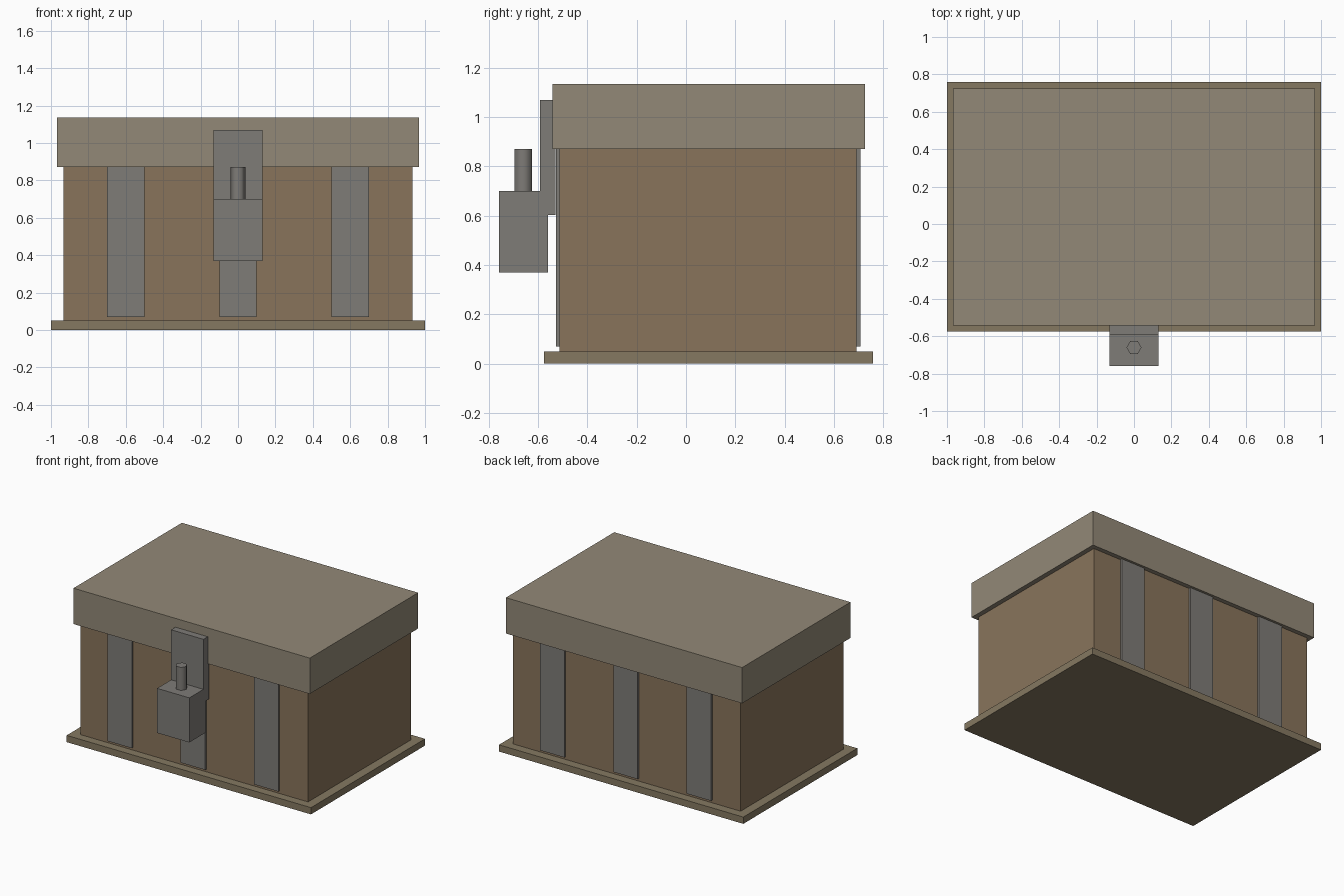
import bpy, math

if "Cube" in bpy.data.objects:
    bpy.data.objects.remove(bpy.data.objects["Cube"])


def material(name, rgb):
    m = bpy.data.materials.new(name)
    m.diffuse_color = (*rgb, 1)
    m.use_nodes = True
    m.node_tree.nodes["Principled BSDF"].inputs["Base Color"].default_value = m.diffuse_color
    return m


wood = material("wood", (0.25, 0.175, 0.105))
lid_wood = material("lid_wood", (0.29, 0.25, 0.185))
base_wood = material("base_wood", (0.235, 0.19, 0.12))
metal = material("metal", (0.21, 0.20, 0.185))


def box(name, x, y, z, mat):
    """Box from (min, max) ranges on each axis."""
    bpy.ops.mesh.primitive_cube_add(size=1, location=[(a + b) / 2 for a, b in (x, y, z)])
    o = bpy.context.object
    o.name = name
    o.scale = [b - a for a, b in (x, y, z)]
    bpy.ops.object.transform_apply(location=False, rotation=False, scale=True)
    o.data.materials.append(mat)
    return o


# Chest
box("base_plate", (-1, 1), (-0.575, 0.758), (0, 0.05), base_wood)
box("chest_body", (-0.932, 0.932), (-0.512, 0.692), (0.05, 0.87), wood)
box("lid", (-0.967, 0.967), (-0.542, 0.725), (0.87, 1.135), lid_wood)

# Metal straps, three on the front and three on the back
for side, y in (("front", (-0.527, -0.512)), ("back", (0.692, 0.707))):
    for place, cx in (("left", -0.6), ("middle", 0), ("right", 0.6)):
        box(f"{side}_{place}_strap", (cx - 0.1, cx + 0.1), y, (0.07, 0.87), metal)

# Hasp plate hanging from the lid, and the lock block
box("hasp_plate", (-0.132, 0.132), (-0.593, -0.53), (0.603, 1.07), metal)
box("lock_block", (-0.132, 0.132), (-0.758, -0.56), (0.37, 0.70), metal)

# Six-sided shackle pin standing on the lock
bpy.ops.mesh.primitive_cylinder_add(vertices=6, radius=0.04, depth=0.17,
                                    location=(0, -0.66, 0.785),
                                    rotation=(0, 0, math.radians(30)))
pin = bpy.context.object
pin.name = "lock_pin"
pin.data.materials.append(metal)
bpy.ops.object.shade_smooth_by_angle(angle=math.radians(65))
